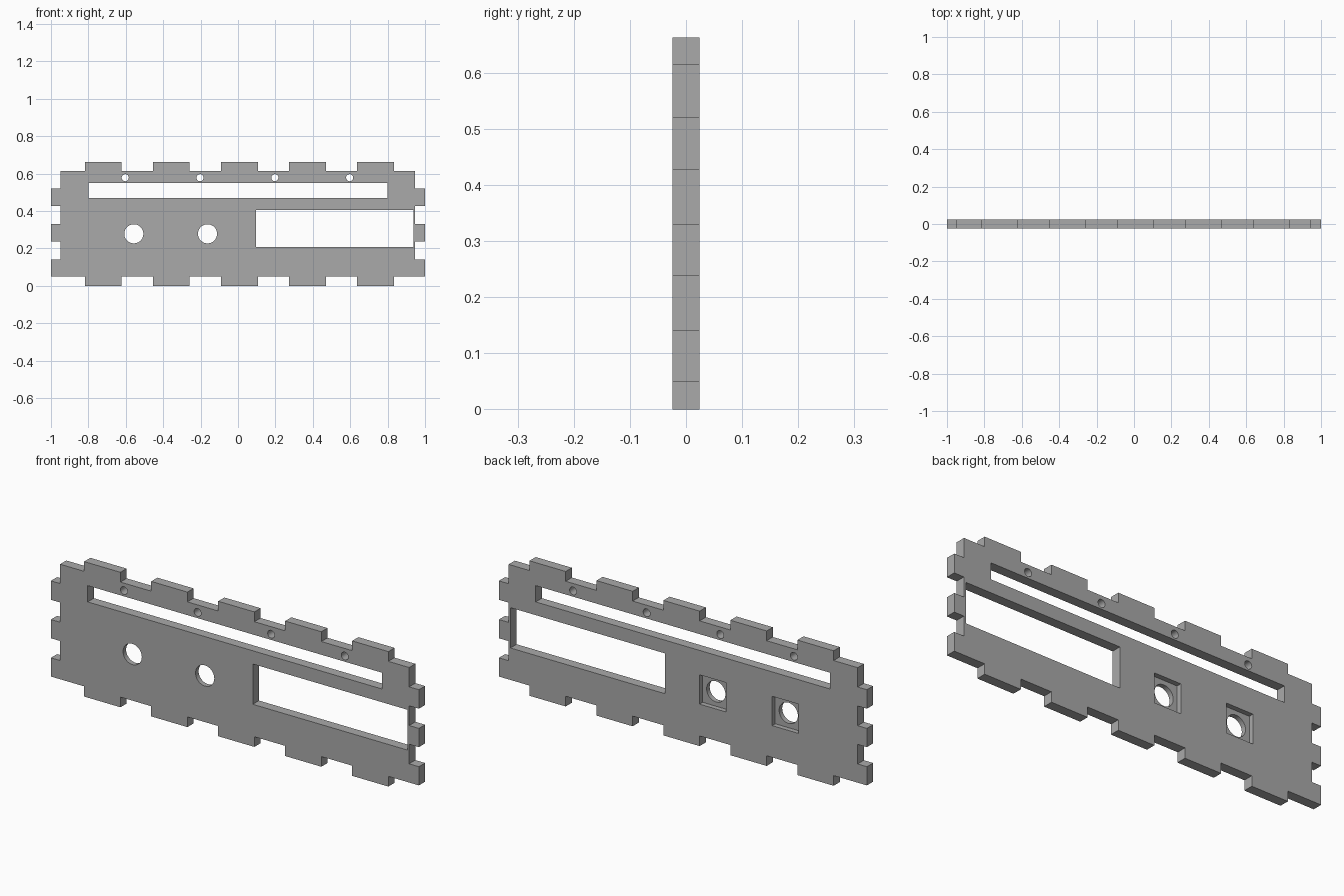
import bpy
import bmesh
from mathutils import Matrix

cube = bpy.data.objects.get("Cube")
if cube:
    bpy.data.objects.remove(cube, do_unlink=True)

HALF = 0.024                      # half the panel thickness
LEFT, RIGHT = -0.95, 0.947        # body edges between the side tabs
LOW, HIGH, TOP = 0.05, 0.615, 0.663

grey = bpy.data.materials.new("plain grey")
grey.use_nodes = True
colour = (0.4, 0.4, 0.4, 1)
grey.diffuse_color = colour
grey.node_tree.nodes["Principled BSDF"].inputs["Base Color"].default_value = colour


def make_object(name, bm):
    bmesh.ops.recalc_face_normals(bm, faces=bm.faces)
    mesh = bpy.data.meshes.new(name)
    bm.to_mesh(mesh)
    bm.free()
    mesh.materials.append(grey)
    obj = bpy.data.objects.new(name, mesh)
    bpy.context.collection.objects.link(obj)
    return obj


def cut(target, bm):
    """Subtract a shape from the target, then drop the cutter."""
    cutter = make_object("cutter", bm)
    cutter.hide_render = True
    mod = target.modifiers.new("cut", 'BOOLEAN')
    mod.operation, mod.solver, mod.object = 'DIFFERENCE', 'EXACT', cutter
    bpy.context.view_layer.objects.active = target
    bpy.ops.object.modifier_apply(modifier=mod.name)
    bpy.data.objects.remove(cutter, do_unlink=True)


def cut_box(target, x0, x1, z0, z1, y0=-0.1):
    bm = bmesh.new()
    size = Matrix.Diagonal((x1 - x0, 0.1 - y0, z1 - z0, 1))
    place = Matrix.Translation(((x0 + x1) / 2, (y0 + 0.1) / 2, (z0 + z1) / 2))
    bmesh.ops.create_cube(bm, size=1, matrix=place @ size)
    cut(target, bm)


def cut_hole(target, x, z, radius, sides):
    bm = bmesh.new()
    place = Matrix.Translation((x, 0, z)) @ Matrix.Rotation(1.5707963, 4, 'X')
    bmesh.ops.create_cone(bm, cap_ends=True, segments=sides, radius1=radius,
                          radius2=radius, depth=0.2, matrix=place)
    cut(target, bm)


# Outline with finger-joint tabs on all four edges
tabs = [(-0.819 + 0.364 * i, -0.622 + 0.364 * i) for i in range(5)]
side_steps = [0.142, 0.238, 0.33, 0.427, 0.52]


def long_edge(base, tip):
    return [p for a, b in tabs for p in ((a, base), (a, tip), (b, tip), (b, base))]


def side_edge(base, tip):
    points = []
    for i, z in enumerate(side_steps):
        ends = [(tip, z), (base, z)]
        points += ends if i % 2 == 0 else ends[::-1]
    return points


outline = [(-1, LOW)] + long_edge(LOW, 0) + [(1, LOW)]
outline += side_edge(RIGHT, 1) + [(RIGHT, HIGH)]
outline += long_edge(HIGH, TOP)[::-1] + [(LEFT, HIGH)]
outline += side_edge(LEFT, -1)[::-1]

bm = bmesh.new()
face = bm.faces.new([bm.verts.new((x, -HALF, z)) for x, z in outline])
extruded = bmesh.ops.extrude_face_region(bm, geom=[face])
moved = [v for v in extruded["geom"] if isinstance(v, bmesh.types.BMVert)]
bmesh.ops.translate(bm, verts=moved, vec=(0, 2 * HALF, 0))
panel = make_object("tabbed_panel", bm)

# Long slot and display window
cut_box(panel, -0.8, 0.8, 0.47, 0.55)
cut_box(panel, 0.097, 0.937, 0.207, 0.405)

# Round holes, each with a square pocket in the back
for x in (-0.557, -0.163):
    cut_box(panel, x - 0.072, x + 0.072, 0.206, 0.35, y0=0)
    cut_hole(panel, x, 0.278, 0.051, 40)

# Row of small screw holes
for i in range(4):
    cut_hole(panel, -0.603 + 0.4 * i, 0.578, 0.019, 24)

bpy.ops.object.select_all(action='DESELECT')
panel.select_set(True)
bpy.context.view_layer.objects.active = panel
bpy.ops.object.shade_smooth_by_angle()
